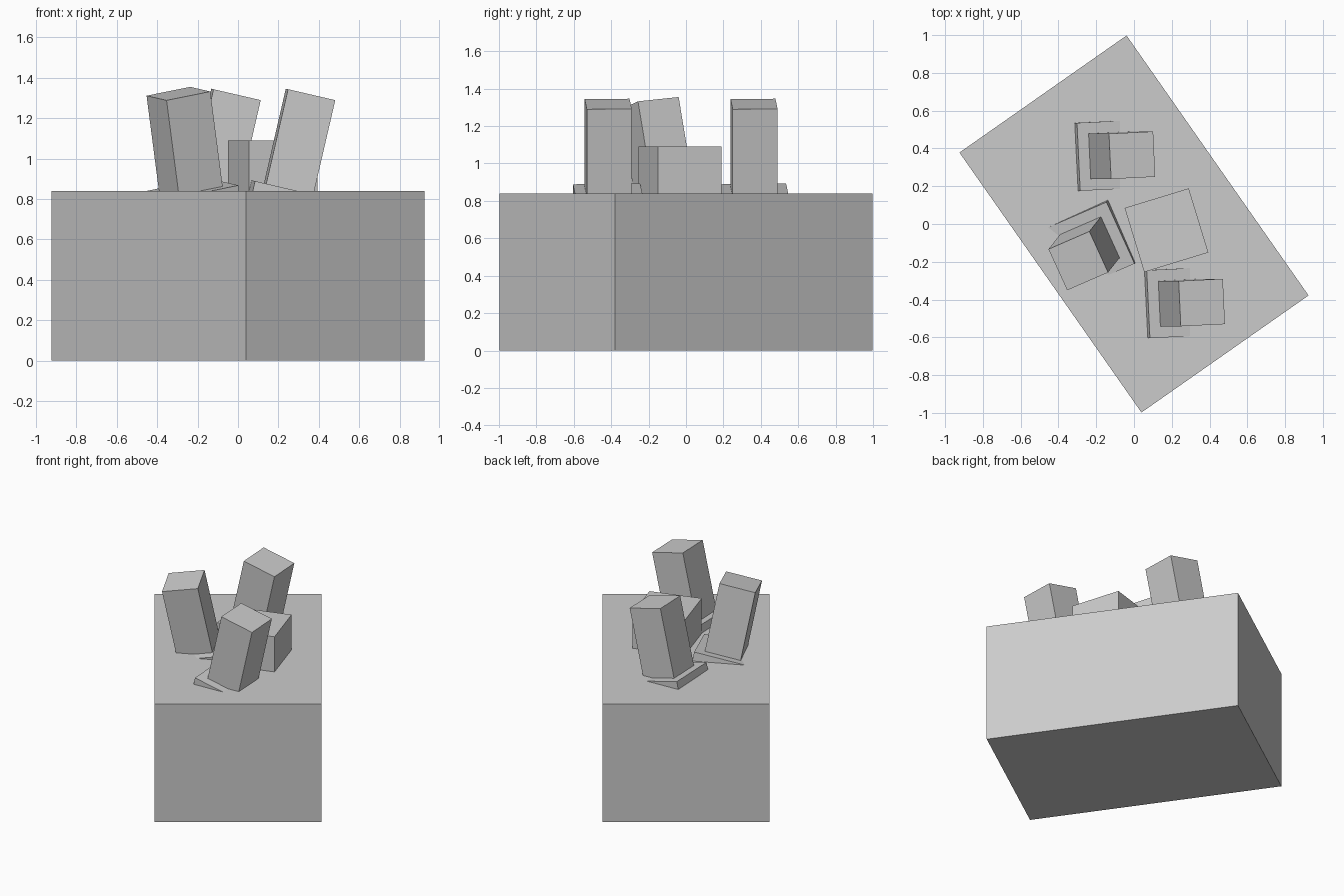
import bpy
from math import radians, cos, sin
from mathutils import Vector, Matrix

if "Cube" in bpy.data.objects:
    bpy.data.objects.remove(bpy.data.objects["Cube"])


def box(name, size, matrix):
    """Cuboid of the given size, centred on the matrix origin."""
    bpy.ops.mesh.primitive_cube_add(size=1)
    ob = bpy.context.object
    ob.name = ob.data.name = name
    ob.matrix_world = matrix @ Matrix.Diagonal((*size, 1))
    return ob


def upright(centre, yaw):
    return Matrix.Translation(centre) @ Matrix.Rotation(radians(yaw), 4, 'Z')


def leaning(origin, lean, yaw):
    """Frame whose z axis leans along (lean.x, lean.y, 1), x axis heading at yaw."""
    z = Vector((*lean, 1)).normalized()
    x = Vector((cos(radians(yaw)), sin(radians(yaw)), 0))
    y = z.cross(x).normalized()
    x = y.cross(z)
    rot = Matrix((x, y, z)).transposed().to_4x4()
    return Matrix.Translation(origin) @ rot


# Large base block and the low block resting on it
box("base_block", (1.08, 1.68, 0.84), upright((0, 0, 0.42), 35))
box("low_block", (0.355, 0.355, 0.25), upright((0.172, -0.033, 0.965), 17))

# Leaning pillars on square plinths, sunk into the base: top centre, lean, yaw
COLUMN, PLINTH = 0.48, 0.07
pillars = {
    "right": ((0.359, -0.416, 1.318), (0.231, 0), 2.7),
    "back": ((-0.01, 0.364, 1.318), (0.231, 0), 2.7),
    "left": ((-0.295, -0.195, 1.322), (-0.13, -0.165), 24.5),
}
for side, (top, lean, yaw) in pillars.items():
    frame = leaning(top, lean, yaw)
    box(side + "_pillar", (0.24, 0.24, COLUMN),
        frame @ Matrix.Translation((0, 0, -COLUMN / 2)))
    box(side + "_plinth", (0.36, 0.36, PLINTH),
        frame @ Matrix.Translation((0, 0, -COLUMN - PLINTH / 2)))
